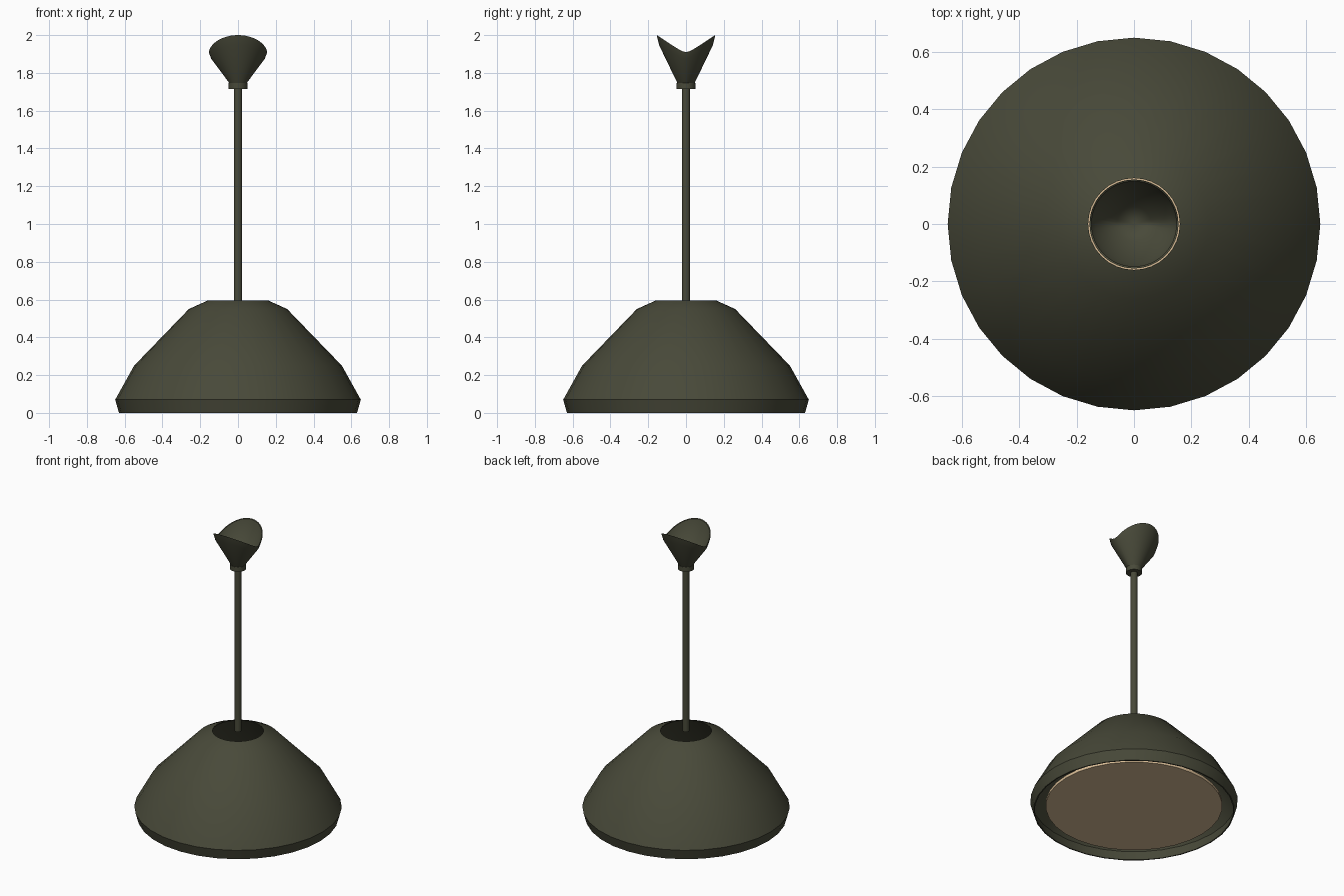
import bpy, bmesh, math

if "Cube" in bpy.data.objects:
    bpy.data.objects.remove(bpy.data.objects["Cube"])


def material(name, rgb):
    m = bpy.data.materials.new(name)
    m.diffuse_color = (*rgb, 1.0)
    m.use_nodes = True
    m.node_tree.nodes["Principled BSDF"].inputs["Base Color"].default_value = m.diffuse_color
    return m


OLIVE = material("dark_olive_metal", (0.065, 0.067, 0.041))
TAN = material("warm_tan_glass", (0.68, 0.50, 0.30))


def finish(name, bm, mat, angle=40):
    bmesh.ops.recalc_face_normals(bm, faces=bm.faces)
    mesh = bpy.data.meshes.new(name)
    bm.to_mesh(mesh)
    bm.free()
    mesh.materials.append(mat)
    ob = bpy.data.objects.new(name, mesh)
    bpy.context.collection.objects.link(ob)
    bpy.ops.object.select_all(action='DESELECT')
    ob.select_set(True)
    bpy.context.view_layer.objects.active = ob
    bpy.ops.object.shade_smooth_by_angle(angle=math.radians(angle))
    return ob


def lathe(name, profile, mat, n=32, closed=False, height=None, angle=40):
    """Spin (radius, z) points about z; height(theta, z) may bend each ring."""
    bm = bmesh.new()
    rings = []
    for r, z in profile:
        if r == 0:
            rings.append([bm.verts.new((0, 0, z))] * n)
            continue
        ring = []
        for i in range(n):
            a = 2 * math.pi * i / n
            ring.append(bm.verts.new((r * math.cos(a), r * math.sin(a),
                                      height(a, z) if height else z)))
        rings.append(ring)
    pairs = list(zip(rings, rings[1:]))
    if closed:
        pairs.append((rings[-1], rings[0]))
    for lo, hi in pairs:
        for i in range(n):
            j = (i + 1) % n
            quad = list(dict.fromkeys((lo[i], lo[j], hi[j], hi[i])))
            bm.faces.new(quad)
    return finish(name, bm, mat, angle)


# Hollow shade, open at the top and bottom
outer = [(0.63, 0), (0.65, 0.07), (0.55, 0.25), (0.26, 0.55), (0.16, 0.595)]
inner = [(0.16, 0.588), (0.255, 0.543), (0.542, 0.245), (0.641, 0.07), (0.622, 0)]
lathe("shade", outer + inner, OLIVE, closed=True)

# Diffuser disc just inside the lower rim
lathe("diffuser", [(0, 0.03), (0.553, 0.03), (0.553, 0.05), (0, 0.05)], TAN)

# Hanging rod
lathe("rod", [(0, 0.595), (0.022, 0.595), (0.022, 1.73), (0, 1.73)], OLIVE, n=16)

# Collar below the ceiling cup
lathe("collar", [(0, 1.715), (0.05, 1.715), (0.05, 1.747), (0, 1.747)], OLIVE)


# Ceiling cup with a saddle-shaped rim, high at front and back
def saddle(a, z):
    t = (z - 1.745) / 0.165
    s = math.sin(a)
    rise = 0.09 * (math.sqrt(s * s + 0.02) - 0.141) / 0.869
    return z + rise * max(t, 0)


lathe("ceiling_cup",
      [(0, 1.745), (0.045, 1.745), (0.142, 1.875), (0.155, 1.91),
       (0.149, 1.908), (0.134, 1.877), (0.06, 1.80), (0, 1.79)],
      OLIVE, n=48, height=saddle)
